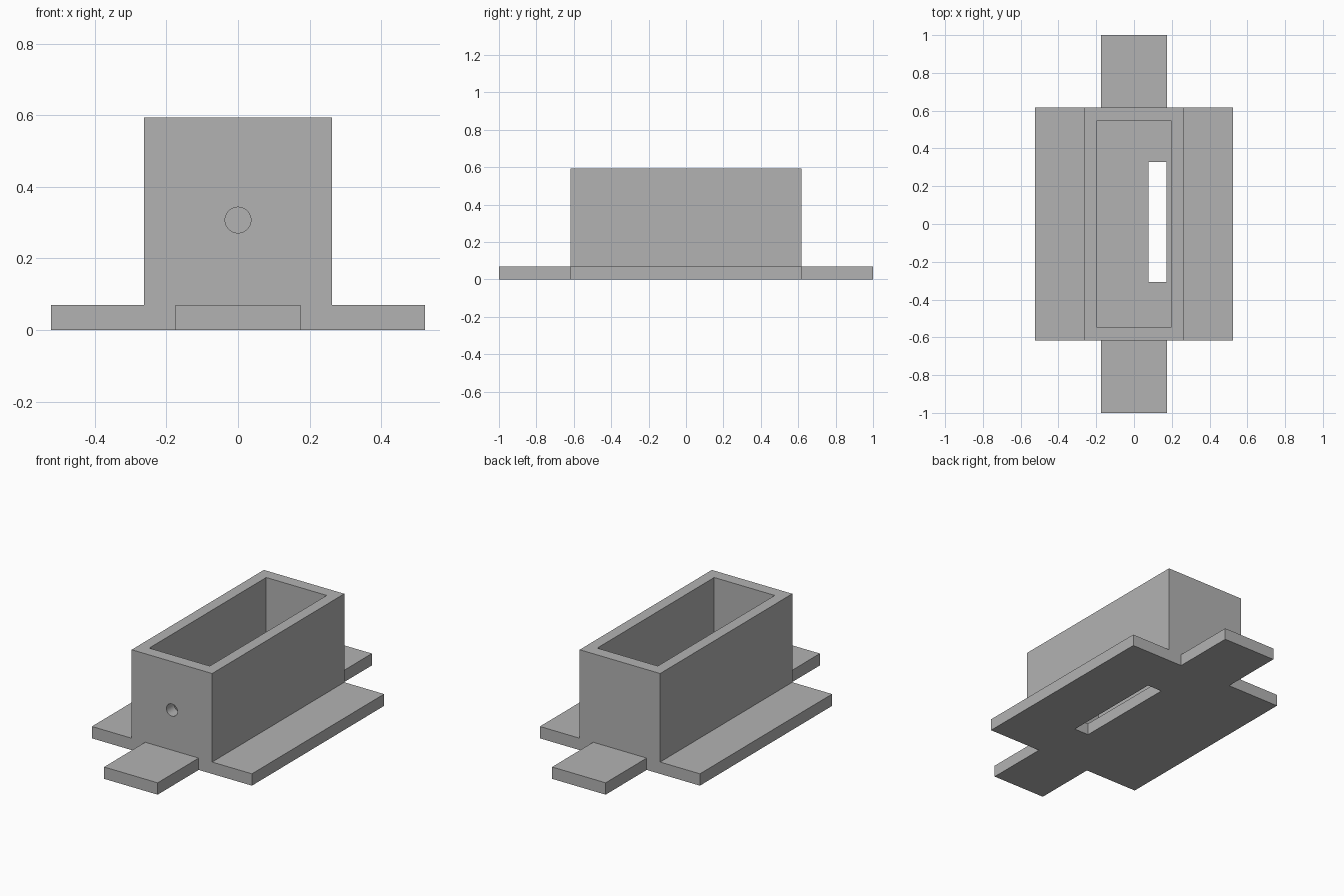
import bpy
import bmesh
from math import pi
from mathutils import Matrix, Vector

cube = bpy.data.objects.get("Cube")
if cube:
    bpy.data.objects.remove(cube, do_unlink=True)

# Main dimensions
BASE_HALF_X, BOX_HALF_X, TAB_HALF_X = 0.523, 0.263, 0.175
BOX_HALF_Y, TAB_END_Y = 0.617, 1.0
BASE_H, BOX_H, FLOOR_H = 0.07, 0.593, 0.07
CAVITY_HALF_X, CAVITY_HALF_Y = 0.198, 0.546

grey = bpy.data.materials.new("plain_grey")
grey.use_nodes = True
colour = (0.45, 0.45, 0.45, 1)
grey.diffuse_color = colour
grey.node_tree.nodes["Principled BSDF"].inputs["Base Color"].default_value = colour


def add_object(name, bm):
    bmesh.ops.recalc_face_normals(bm, faces=bm.faces)
    mesh = bpy.data.meshes.new(name)
    bm.to_mesh(mesh)
    bm.free()
    mesh.materials.append(grey)
    obj = bpy.data.objects.new(name, mesh)
    bpy.context.collection.objects.link(obj)
    return obj


def box(name, low, high):
    low, high = Vector(low), Vector(high)
    bm = bmesh.new()
    place = Matrix.Translation((low + high) / 2) @ Matrix.Diagonal((*(high - low), 1))
    bmesh.ops.create_cube(bm, size=1, matrix=place)
    return add_object(name, bm)


def combine(target, helper, operation):
    mod = target.modifiers.new(helper.name, 'BOOLEAN')
    mod.operation = operation
    mod.solver = 'EXACT'
    mod.object = helper
    helper.hide_render = True
    helper.hide_viewport = True


# Cross-shaped base plate: side flanges plus end tabs
quarter = [(TAB_HALF_X, TAB_END_Y), (TAB_HALF_X, BOX_HALF_Y), (BASE_HALF_X, BOX_HALF_Y)]
right_side = quarter + [(x, -y) for x, y in reversed(quarter)]
outline = right_side + [(-x, -y) for x, y in right_side]
bm = bmesh.new()
face = bm.faces.new([bm.verts.new((x, y, 0)) for x, y in outline])
top = bmesh.ops.extrude_face_region(bm, geom=[face])["geom"]
bmesh.ops.translate(bm, vec=(0, 0, BASE_H),
                    verts=[v for v in top if isinstance(v, bmesh.types.BMVert)])
housing = add_object("housing", bm)

# Upright box on the plate
combine(housing, box("box_body", (-BOX_HALF_X, -BOX_HALF_Y, 0),
                     (BOX_HALF_X, BOX_HALF_Y, BOX_H)), 'UNION')

# Open cavity
combine(housing, box("cavity_cutter", (-CAVITY_HALF_X, -CAVITY_HALF_Y, FLOOR_H),
                     (CAVITY_HALF_X, CAVITY_HALF_Y, BOX_H + 0.2)), 'DIFFERENCE')

# Slot through the floor
combine(housing, box("slot_cutter", (0.077, -0.307, -0.1),
                     (0.173, 0.328, 0.2)), 'DIFFERENCE')

# Round hole through the front wall only
bm = bmesh.new()
bmesh.ops.create_cone(bm, cap_ends=True, segments=48, radius1=0.036, radius2=0.036, depth=0.3,
                      matrix=Matrix.Translation((0, -BOX_HALF_Y, 0.307)) @ Matrix.Rotation(pi / 2, 4, 'X'))
combine(housing, add_object("hole_cutter", bm), 'DIFFERENCE')
